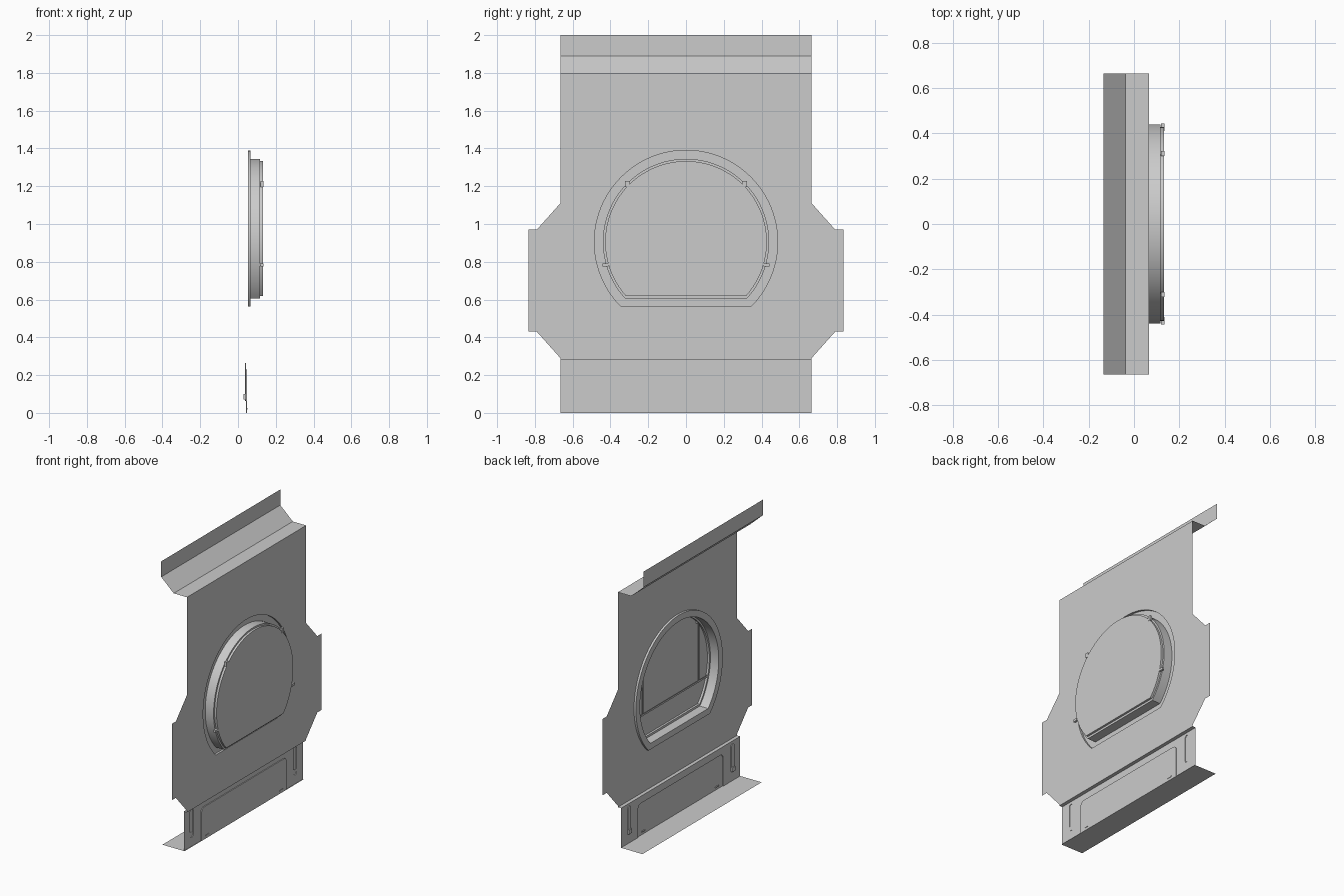
import bpy, bmesh, math

if "Cube" in bpy.data.objects:
    bpy.data.objects.remove(bpy.data.objects["Cube"])

CZ = 0.905  # height of the round cover's centre


def finish(name, bm, smooth=False):
    me = bpy.data.meshes.new(name)
    bm.to_mesh(me)
    bm.free()
    ob = bpy.data.objects.new(name, me)
    bpy.context.collection.objects.link(ob)
    if smooth:
        bpy.ops.object.select_all(action='DESELECT')
        ob.select_set(True)
        bpy.context.view_layer.objects.active = ob
        bpy.ops.object.shade_smooth_by_angle(angle=math.radians(30))
    return ob


def sheet(name, x, loops):
    """Flat sheet at x; first loop is the outline, the others are holes (y, z)."""
    bm = bmesh.new()
    edges = []
    for loop in loops:
        vs = [bm.verts.new((x, y, z)) for y, z in loop]
        edges += [bm.edges.new((vs[i - 1], vs[i])) for i in range(len(vs))]
    bmesh.ops.triangle_fill(bm, edges=edges, use_beauty=True, normal=(1, 0, 0))
    for f in bm.faces:
        f.normal_update()
        if f.normal.x < 0:
            f.normal_flip()
    return finish(name, bm)


def loft(name, rings, smooth=False):
    """Skin through (x, loop) rings and close the last one."""
    bm = bmesh.new()
    rows = [[bm.verts.new((x, y, z)) for y, z in loop] for x, loop in rings]
    for a, b in zip(rows, rows[1:]):
        for i in range(len(a)):
            bm.faces.new((a[i - 1], a[i], b[i], b[i - 1]))
    bm.faces.new(rows[-1])
    return finish(name, bm, smooth)


def bent(name, profile, w):
    """Folded sheet: (x, z) profile swept across the width."""
    bm = bmesh.new()
    rows = [[bm.verts.new((x, y, z)) for y in (-w, w)] for x, z in profile]
    for a, b in zip(rows, rows[1:]):
        bm.faces.new((a[0], a[1], b[1], b[0]))
    return finish(name, bm)


def box(name, x, y, z):
    bm = bmesh.new()
    bmesh.ops.create_cube(bm, size=1)
    for v in bm.verts:
        v.co = [s[0] + (c + 0.5) * (s[1] - s[0]) for c, s in zip(v.co, (x, y, z))]
    return finish(name, bm)


def arc(cy, cz, r, a0, a1, n):
    return [(cy + r * math.cos(a0 + (a1 - a0) * i / n),
             cz + r * math.sin(a0 + (a1 - a0) * i / n)) for i in range(n + 1)]


def d_shape(r, flat):
    a = math.asin((flat - CZ) / r)
    return arc(0, CZ, r, a, math.pi - a, 72)


# main panel with side wings and round opening
half = [(0.665, 0.28), (0.665, 0.29), (0.79, 0.43), (0.835, 0.43),
        (0.835, 0.97), (0.79, 0.97), (0.665, 1.11), (0.665, 1.8)]
outline = half + [(-y, z) for y, z in reversed(half)]
rim = d_shape(0.485, 0.562)
sheet("main_panel", 0.067, [outline, rim])

# folded top flange
bent("top_flange", [(0.067, 1.8), (-0.037, 1.8), (-0.135, 1.89), (-0.135, 2.0)], 0.665)

# recessed rim, collar and cover disc
outer, inner = d_shape(0.44, 0.605), d_shape(0.428, 0.62)
loft("round_cover", [(0.067, rim), (0.052, rim), (0.052, outer), (0.117, outer),
                     (0.117, inner), (0.132, inner)], True)

# retaining strips behind the cover, and tabs on its edge
box("cross_strip", (0.117, 0.121), (-0.427, 0.427), (0.778, 0.79))
for s, side in ((1, "right"), (-1, "left")):
    box("upright_strip_" + side, (0.117, 0.121),
        sorted((s * 0.305, s * 0.317)), (0.79, 1.19))
    box("upper_tab_" + side, (0.12, 0.135), sorted((s * 0.3, s * 0.322)), (1.195, 1.228))
    box("lower_tab_" + side, (0.12, 0.135), sorted((s * 0.41, s * 0.443)), (0.775, 0.792))

# kick plate with raised centre panel and slot grooves
KX = 0.042
raised = [(0.475, 0)] + arc(0.445, 0.2, 0.03, 0, math.pi / 2, 6)
raised += [(-y, z) for y, z in reversed(raised)]
slots = [arc(c, 0.08, 0.018, math.pi, 2 * math.pi, 10) +
         arc(c, 0.245, 0.018, 0, math.pi, 10) for c in (-0.577, 0.577)]
plate = [(-0.665, 0)] + raised[::-1] + [(0.665, 0), (0.665, 0.28), (-0.665, 0.28)]
sheet("kick_plate", KX, [plate] + slots)
loft("kick_plate_raised_panel", [(KX, raised), (KX + 0.006, raised)])
for slot, c, side in zip(slots, (-0.577, 0.577), ("left", "right")):
    loft("slot_groove_" + side, [(KX, slot), (KX - 0.005, slot)])
    box("slot_stop_" + side, (0.03, KX - 0.003), (c - 0.018, c + 0.018), (0.07, 0.1))
    y = math.copysign(0.412, c)
    box("drain_lip_" + side, (KX, KX + 0.009), (y - 0.018, y + 0.018), (0.018, 0.025))

# ledge above the kick plate and foot flange below it
bent("kick_ledge", [(0.067, 0.28), (KX, 0.28)], 0.665)
bent("foot_flange", [(KX + 0.006, 0), (-0.125, 0)], 0.665)
